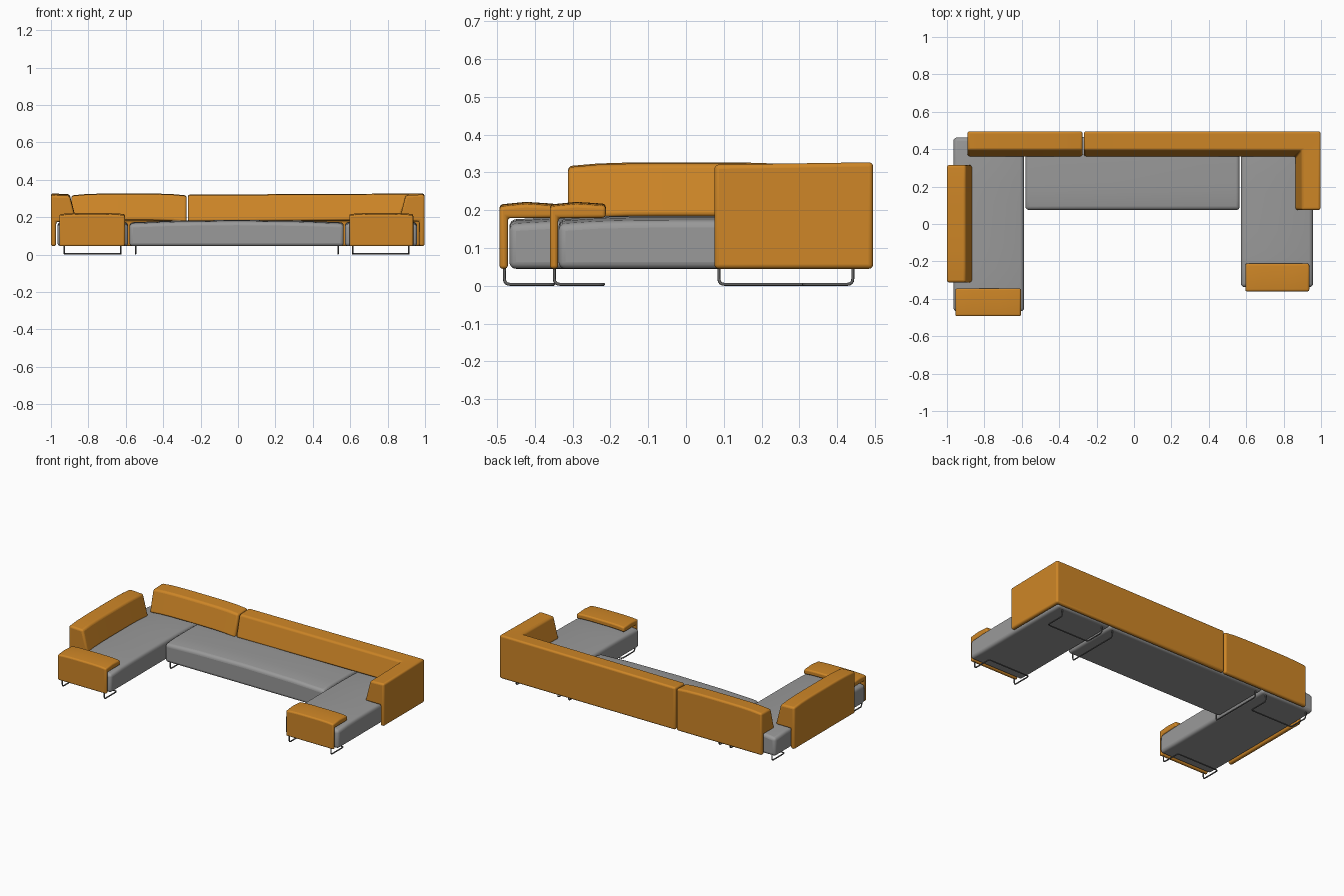
import bpy, bmesh
from mathutils import Vector

if "Cube" in bpy.data.objects:
    bpy.data.objects.remove(bpy.data.objects["Cube"], do_unlink=True)


def material(name, rgb):
    m = bpy.data.materials.new(name)
    m.use_nodes = True
    m.diffuse_color = (*rgb, 1)
    m.node_tree.nodes["Principled BSDF"].inputs["Base Color"].default_value = (*rgb, 1)
    return m


ORANGE = material("orange fabric", (0.62, 0.24, 0.02))
GREY = material("grey fabric", (0.32, 0.32, 0.32))
STEEL = material("dark steel", (0.13, 0.13, 0.13))


def sweep(name, path, profile, mat, bevel, crown=0.01, steps=8):
    """Sweep a (depth, height) profile along a plan path; depth points right of travel."""
    pts = [Vector(p) for p in path]
    dirs = [(b - a).normalized() for a, b in zip(pts, pts[1:])]
    norms = [Vector((d.y, -d.x)) for d in dirs]
    # Offsets at the path points, mitred at corners
    offs = [norms[0]]
    for a, b in zip(norms, norms[1:]):
        offs.append((a + b) / (1 + a.dot(b)))
    offs.append(norms[-1])
    stations = [(pts[0], offs[0])]
    for i in range(len(dirs)):
        for k in range(1, steps + 1):
            t = k / steps
            stations.append((pts[i].lerp(pts[i + 1], t), offs[i].lerp(offs[i + 1], t)))
    # Straight runs keep a constant depth between the mitres
    if len(pts) > 2:
        stations = list(zip(pts, offs))
    bm = bmesh.new()
    rings = []
    last = len(stations) - 1
    for i, (p, o) in enumerate(stations):
        drop = crown * abs(2 * i / last - 1) ** 4
        ring = []
        for d, z in profile:
            q = p + o * d
            ring.append(bm.verts.new((q.x, q.y, z - drop if z > 0.1 else z)))
        rings.append(ring)
    n = len(profile)
    for a, b in zip(rings, rings[1:]):
        for j in range(n):
            bm.faces.new((a[j], a[(j + 1) % n], b[(j + 1) % n], b[j]))
    bm.faces.new(rings[0])
    bm.faces.new(rings[-1])
    bmesh.ops.recalc_face_normals(bm, faces=bm.faces)
    me = bpy.data.meshes.new(name)
    bm.to_mesh(me)
    bm.free()
    me.materials.append(mat)
    ob = bpy.data.objects.new(name, me)
    bpy.context.collection.objects.link(ob)
    mod = ob.modifiers.new("soft edges", "BEVEL")
    mod.width, mod.segments = bevel, 4
    mod.limit_method, mod.angle_limit = "ANGLE", 0.6
    bpy.ops.object.select_all(action="DESELECT")
    ob.select_set(True)
    bpy.context.view_layer.objects.active = ob
    bpy.ops.object.shade_smooth_by_angle(angle=0.6)
    return ob


def seat(name, x0, x1, y0, y1):
    w = x1 - x0
    profile = [(0, 0.045), (0, 0.172), (w * 0.2, 0.181), (w * 0.5, 0.185),
               (w * 0.8, 0.181), (w, 0.172), (w, 0.045)]
    sweep(name, [(x0, y0), (x0, y1)], profile, GREY, 0.018)


def wire(name, points, radius=0.004, bend=0.015):
    """Bent steel rod through the points with rounded corners."""
    pts = [Vector(p) for p in points]
    out = [pts[0]]
    for a, b, c in zip(pts, pts[1:], pts[2:]):
        s = b + (a - b).normalized() * bend
        e = b + (c - b).normalized() * bend
        for k in range(5):
            t = k / 4
            out.append(s.lerp(b, t).lerp(b.lerp(e, t), t))
    out.append(pts[-1])
    cu = bpy.data.curves.new(name, "CURVE")
    cu.dimensions = "3D"
    cu.bevel_depth, cu.bevel_resolution = radius, 2
    sp = cu.splines.new("POLY")
    sp.points.add(len(out) - 1)
    for p, q in zip(sp.points, out):
        p.co = (*q, 1)
    cu.materials.append(STEEL)
    bpy.context.collection.objects.link(bpy.data.objects.new(name, cu))


# Seats
seat("right_chaise_seat", -0.965, -0.588, -0.467, 0.462)
seat("middle_seat", -0.58, 0.565, 0.075, 0.465)
seat("left_chaise_seat", 0.572, 0.957, -0.337, 0.465)

# Backrests: thin outer panel with a leaning cushion on top
BACK = [(0, 0.045), (0, 0.327), (0.1, 0.323), (0.136, 0.184), (0.028, 0.184), (0.028, 0.045)]
sweep("right_back", [(-0.89, 0.495), (-0.275, 0.495)], BACK, ORANGE, 0.012)
sweep("corner_back", [(-0.268, 0.495), (0.997, 0.495), (0.997, 0.075)], BACK, ORANGE, 0.012, 0.006)
sweep("right_side_back", [(-1, -0.312), (-1, 0.315)], BACK, ORANGE, 0.012)

# Low front armrests wrapping over the chaise ends
ARM = [(0, 0.045), (0, 0.215), (0.07, 0.222), (0.148, 0.217), (0.148, 0.185), (0.022, 0.185), (0.022, 0.045)]
sweep("right_front_arm", [(-0.605, -0.493), (-0.955, -0.493)], ARM, ORANGE, 0.009, 0.006)
sweep("left_front_arm", [(0.937, -0.36), (0.595, -0.36)], ARM, ORANGE, 0.009, 0.006)

# Sled legs
FLOOR, TOP = 0.004, 0.055


def chaise_sled(name, x0, x1, y, reach):
    wire(name, [(x0, y, TOP), (x0, y, FLOOR), (x0, y + reach, FLOOR),
                (x1, y + reach, FLOOR), (x1, y, FLOOR), (x1, y, TOP)])


for side, x0, x1, y in (("right", -0.928, -0.626, -0.48), ("left", 0.613, 0.913, -0.348)):
    chaise_sled(side + "_front_sled", x0, x1, y, 0.13)
    chaise_sled(side + "_rear_sled", x0, x1, 0.441, -0.13)
for side, x in (("right", -0.548), ("left", 0.535)):
    wire(side + "_middle_sled", [(x, 0.087, TOP), (x, 0.087, FLOOR), (x, 0.441, FLOOR), (x, 0.441, TOP)])
